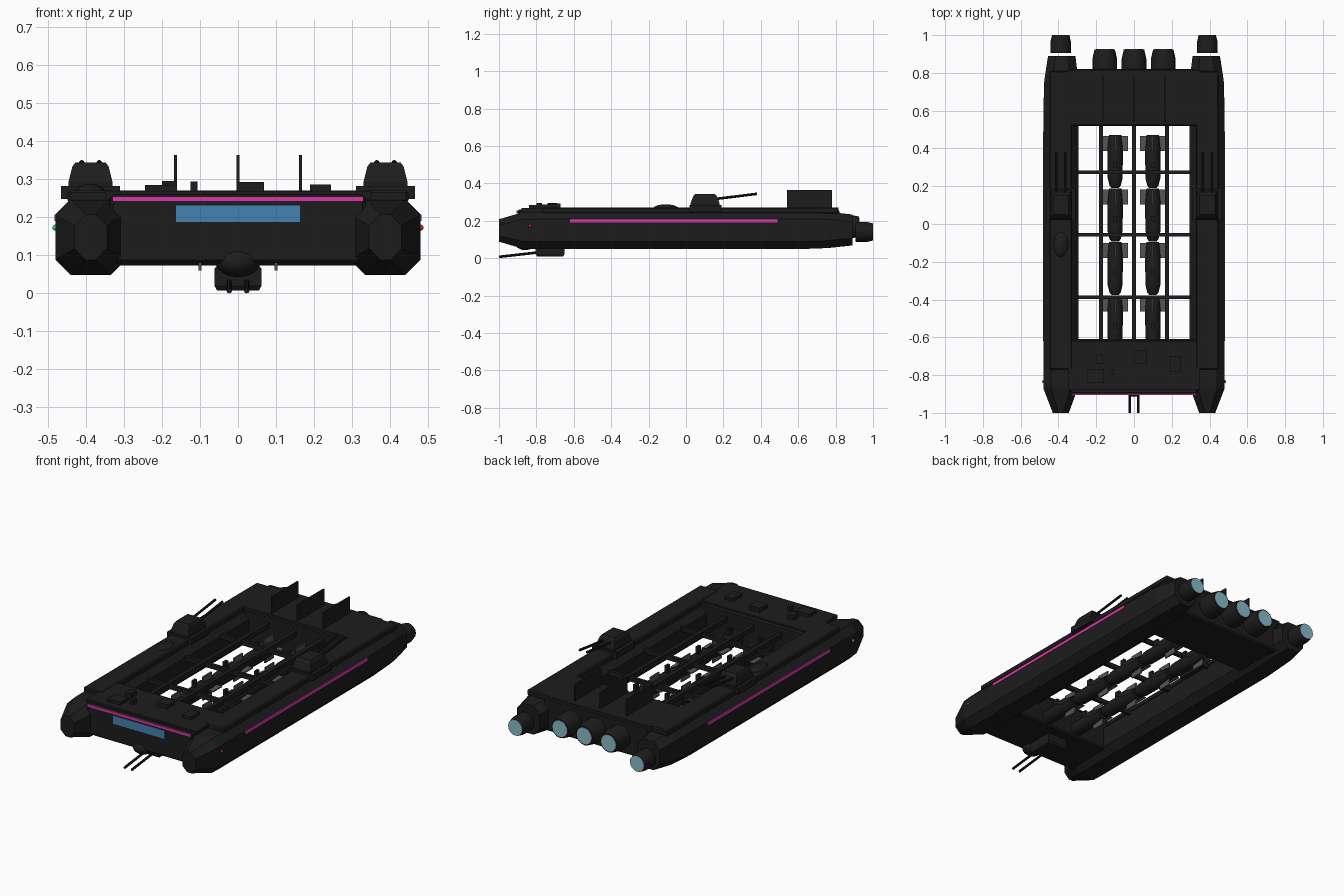
import bpy, bmesh, math
from mathutils import Vector, Matrix

if "Cube" in bpy.data.objects:
    bpy.data.objects.remove(bpy.data.objects["Cube"])

def material(name, c):
    m = bpy.data.materials.new(name)
    m.diffuse_color = (*c, 1)
    m.use_nodes = True
    m.node_tree.nodes["Principled BSDF"].inputs["Base Color"].default_value = m.diffuse_color
    return m

BLACK = material("black_hull", (0.012, 0.012, 0.012))
GREY = material("dark_grey", (0.09, 0.09, 0.09))
PINK = material("pink", (0.7, 0.04, 0.38))
BLUE = material("glass_blue", (0.06, 0.22, 0.45))
GLOW = material("engine_glow", (0.25, 0.5, 0.58))
RED = material("red_light", (0.7, 0.03, 0.03))
GREEN = material("green_light", (0.03, 0.7, 0.2))

def finish(name, bm, mat, smooth=False):
    bmesh.ops.recalc_face_normals(bm, faces=bm.faces)
    me = bpy.data.meshes.new(name)
    bm.to_mesh(me)
    bm.free()
    me.materials.append(mat)
    ob = bpy.data.objects.new(name, me)
    bpy.context.collection.objects.link(ob)
    if smooth:
        bpy.ops.object.select_all(action='DESELECT')
        ob.select_set(True)
        bpy.context.view_layer.objects.active = ob
        bpy.ops.object.shade_smooth_by_angle(angle=math.radians(35))
    return ob

def loft(name, rings, mat=BLACK, smooth=False):
    bm = bmesh.new()
    vs = [[bm.verts.new(p) for p in r] for r in rings]
    n = len(rings[0])
    for a, b in zip(vs, vs[1:]):
        for i in range(n):
            bm.faces.new((a[i], a[(i + 1) % n], b[(i + 1) % n], b[i]))
    bm.faces.new(vs[0])
    bm.faces.new(vs[-1])
    return finish(name, bm, mat, smooth)

def box(name, x, y, z, mat=BLACK, bevel=0):
    bm = bmesh.new()
    bmesh.ops.create_cube(bm, size=1)
    for v in bm.verts:
        v.co = [(r[0] + r[1]) / 2 + c * (r[1] - r[0]) for c, r in zip(v.co, (x, y, z))]
    if bevel:
        bmesh.ops.bevel(bm, geom=bm.edges[:], offset=bevel, segments=1, affect='EDGES')
    return finish(name, bm, mat)

def octagon(y, x0, x1, z0, z1, c):
    return [(x0 + c, y, z0), (x1 - c, y, z0), (x1, y, z0 + c), (x1, y, z1 - c),
            (x1 - c, y, z1), (x0 + c, y, z1), (x0, y, z1 - c), (x0, y, z0 + c)]

def turned(name, x, z, profile, mat=BLACK, n=16):
    # round part along y from (y, radius) pairs
    ring = lambda y, r: [(x + r * math.cos(2 * math.pi * i / n), y,
                          z + r * math.sin(2 * math.pi * i / n)) for i in range(n)]
    return loft(name, [ring(*p) for p in profile], mat, True)

def rod(name, a, b, r):
    a, b = Vector(a), Vector(b)
    bm = bmesh.new()
    m = Matrix.Translation((a + b) / 2) @ (b - a).to_track_quat('Z', 'Y').to_matrix().to_4x4()
    bmesh.ops.create_cone(bm, cap_ends=True, segments=10, radius1=r, radius2=r,
                          depth=(b - a).length, matrix=m)
    return finish(name, bm, BLACK, True)

def ball(name, c, r, mat=BLACK):
    bm = bmesh.new()
    bmesh.ops.create_uvsphere(bm, u_segments=20, v_segments=12, radius=1,
                              matrix=Matrix.Translation(c) @ Matrix.Diagonal((*r, 1)))
    return finish(name, bm, mat, True)

def frustum(name, x, y, levels):
    # rectangular block with a (z, half width, half length) per level
    loft(name, [[(x - w, y - l, z), (x + w, y - l, z), (x + w, y + l, z), (x - w, y + l, z)]
                for z, w, l in levels])

# Side hulls with their nozzle, deck plate, stripe, light and dorsal turret
for s, side in ((-1, "left"), (1, "right")):
    sections = [(-1, .345, .43, .09, .21, .03), (-.87, .298, .48, .052, .248, .04),
                (-.8, .295, .48, .05, .25, .04), (.6, .295, .48, .05, .25, .04),
                (.76, .295, .475, .056, .25, .04), (.89, .31, .455, .07, .235, .04)]
    loft(side + "_hull", [[(s * x, y, z) for x, y, z in octagon(*q)] for q in sections])
    turned(side + "_nozzle", s * .388, .142, [(.905, .054), (.965, .054), (1, .046)])
    turned(side + "_nozzle_glow", s * .388, .142, [(.997, .045), (1.001, .045)], GLOW)
    cx = s * .388
    box(side + "_deck_plate", (cx - .06, cx + .06), (-.77, .81), (.24, .273), bevel=.006)
    box(side + "_turret_base", (cx - .077, cx + .077), (.02, .19), (.25, .285))
    box(side + "_stripe", (s * .48 - .003, s * .48 + .003), (-.62, .49), (.192, .21), PINK)
    ball(side + "_nav_light", (s * .48, -.835, .175), (.008,) * 3, RED if s > 0 else GREEN)
    frustum(side + "_turret", cx, .102, [(.28, .058, .078), (.295, .058, .078),
                                         (.335, .048, .062), (.346, .04, .052)])
    for d in (-.023, .023):
        rod(side + "_turret_barrel", (cx + d, .13, .315), (cx + d, .38, .346), .007)

# Sensor dome on the left hull
ball("sensor_dome", (-.388, -.108, .262), (.042, .072, .028))

# Bow and stern blocks bridging the hulls
box("bow_block", (-.335, .335), (-.9, -.61), (.082, .262), bevel=.008)
box("bow_roof", (-.35, .35), (-.88, -.62), (.25, .271))
box("stern_block", (-.335, .335), (.52, .82), (.075, .262), bevel=.008)
box("stern_roof", (-.35, .35), (.525, .815), (.25, .273))
box("bridge_window", (-.165, .165), (-.904, -.89), (.188, .235), BLUE)
box("bow_stripe", (-.33, .33), (-.905, -.88), (.244, .257), PINK)

# Bow deck details
for x0, x1, y0, y1, z in ((-.245, -.16, -.84, -.77, .287), (-.2, -.165, -.74, -.69, .298),
                          (-.125, -.106, -.8, -.77, .296), (0, .068, -.74, -.67, .295),
                          (.19, .245, -.78, -.7, .288)):
    box("deck_detail", (x0, x1), (y0, y1), (.265, z))

# Stern fins and centre engines
for x in (-.165, 0, .165):
    box("dorsal_fin", (x - .004, x + .004), (.54, .78), (.265, .366))
for x in (-.155, 0, .155):
    turned("engine", x, .17, [(.8, .066), (.87, .066), (.925, .054)])
    turned("engine_glow", x, .17, [(.921, .047), (.927, .047)], GLOW)

# Open bay frame
for x in (-.175, 0, .175):
    box("long_beam", (x - .011, x + .011), (-.62, .53), (.195, .225))
for y in (-.388, -.057, .273):
    box("cross_beam", (-.3, .3), (y - .009, y + .009), (.195, .22))

# Two rows of finned bombs under the frame
for x in (-.1, .1):
    for y in (-.423, -.14, .143, .426):
        turned("bomb", x, .13, [(y - .235, .02), (y - .222, .03), (y - .18, .04),
                                (y - .03, .041), (y + .045, .033)], n=12)
        box("bomb_fin_flat", (x - .068, x + .068), (y - .04, y + .04), (.127, .133), GREY)
        box("bomb_fin_upright", (x - .004, x + .004), (y - .04, y + .04), (.062, .198), GREY)
        box("bomb_hanger", (x - .008, x + .008), (y - .13, y - .1), (.16, .21))

# Chin dome and belly turret
ball("chin_dome", (0, -.86, .085), (.058, .055, .04))
frustum("belly_turret", 0, -.727, [(.09, .045, .06), (.066, .062, .077),
                                   (.022, .062, .077), (.01, .055, .068)])
for d in (-.023, .023):
    rod("belly_barrel", (d, -.76, .036), (d, -.999, .009), .007)

# Rest the lowest point on the ground
low = min(v.co.z for o in bpy.data.objects for v in o.data.vertices)
for o in bpy.data.objects:
    o.location.z -= low
